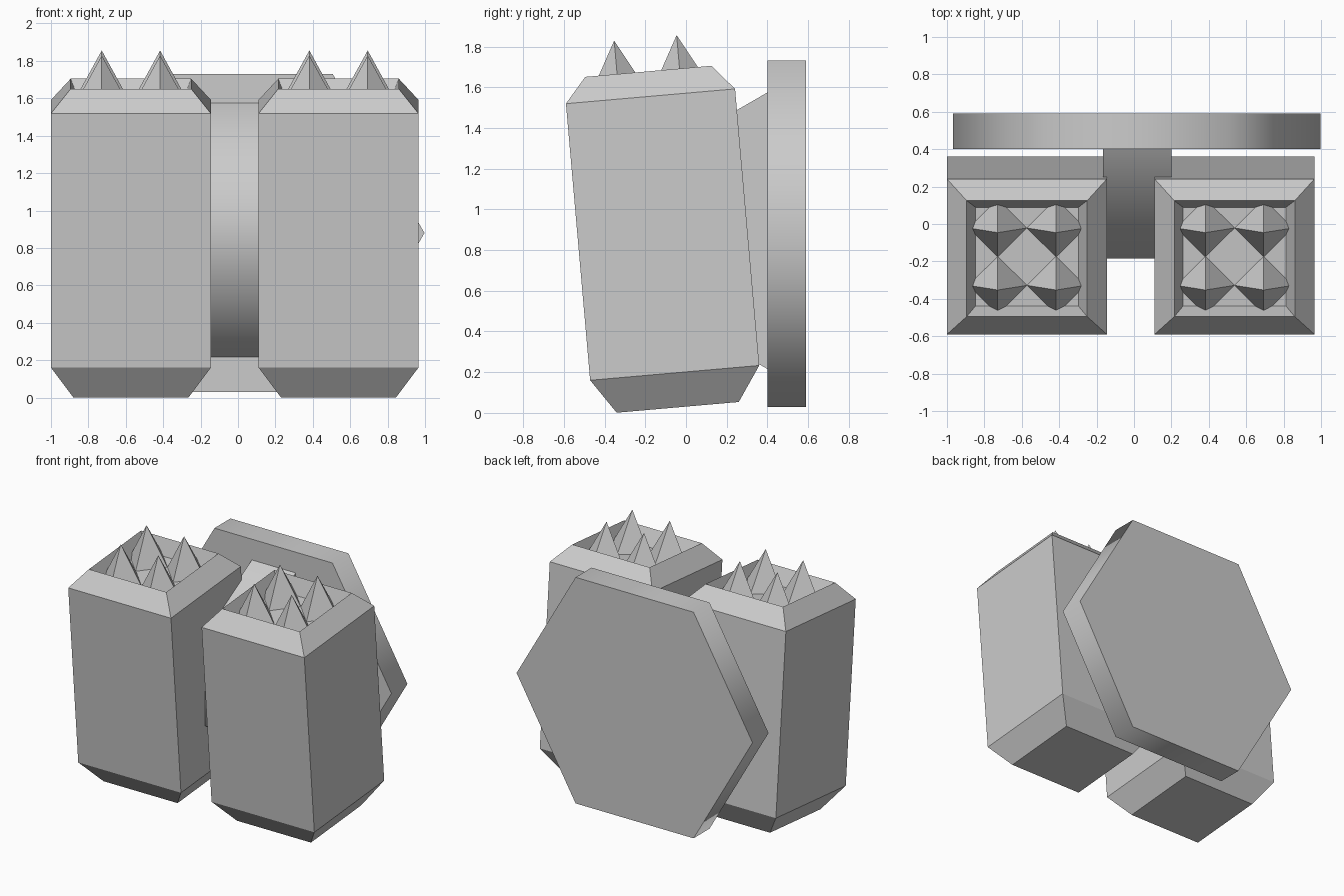
import bpy, bmesh
from math import radians, cos, sin, pi
from mathutils import Matrix

if "Cube" in bpy.data.objects:
    bpy.data.objects.remove(bpy.data.objects["Cube"])


def make(name, bm, matrix=None):
    bmesh.ops.recalc_face_normals(bm, faces=bm.faces)
    me = bpy.data.meshes.new(name)
    bm.to_mesh(me)
    bm.free()
    ob = bpy.data.objects.new(name, me)
    bpy.context.collection.objects.link(ob)
    if matrix:
        ob.matrix_world = matrix
    return ob


def smooth(ob):
    bpy.ops.object.select_all(action='DESELECT')
    ob.select_set(True)
    bpy.context.view_layer.objects.active = ob
    bpy.ops.object.shade_smooth_by_angle(angle=radians(65))


def prism(name, a, b):
    # closed solid between two matching outlines
    bm = bmesh.new()
    va = [bm.verts.new(p) for p in a]
    vb = [bm.verts.new(p) for p in b]
    n = len(va)
    bm.faces.new(va)
    bm.faces.new(vb)
    for i in range(n):
        j = (i + 1) % n
        bm.faces.new((va[i], va[j], vb[j], vb[i]))
    ob = make(name, bm)
    smooth(ob)


def pod(name):
    # half width, half depth, height of each square ring; the last is the sunken floor
    rings = [(.308, .301, -.852), (.4275, .417, -.682), (.4275, .417, .682),
             (.322, .311, .805), (.275, .265, .685)]
    bm = bmesh.new()
    loops = [[bm.verts.new((sx * w, sy * d, z))
              for sx, sy in ((-1, -1), (1, -1), (1, 1), (-1, 1))] for w, d, z in rings]
    bm.faces.new(loops[0])
    bm.faces.new(loops[-1])
    for a, b in zip(loops, loops[1:]):
        for i in range(4):
            j = (i + 1) % 4
            bm.faces.new((a[i], a[j], b[j], b[i]))
    return bm


# two leaning pods with four spikes in each open top
for side, x in (("left", -.5725), ("right", .5375)):
    lean = Matrix.Translation((x, -.115, .876)) @ Matrix.Rotation(radians(5), 4, 'X')
    make(side + "_pod", pod(side), lean)
    for i, (sx, sy) in enumerate(((-1, -1), (1, -1), (1, 1), (-1, 1))):
        bm = bmesh.new()
        bmesh.ops.create_cone(bm, cap_ends=True, segments=4, radius1=.156, radius2=0, depth=.285,
                              matrix=Matrix.Translation((sx * .156, sy * .154, .8275)))
        make(f"{side}_spike_{i + 1}", bm, lean)

# hexagonal back plate
hexa = [(.015 + .982 * cos(i * pi / 3), .88 + .982 * sin(i * pi / 3)) for i in range(6)]
prism("back_plate", [(x, .4, z) for x, z in hexa], [(x, .59, z) for x, z in hexa])

# half-hexagon bracket joining the pods to the plate
half = [(.41 - .685 * sin(i * pi / 3), .895 + .685 * cos(i * pi / 3)) for i in range(4)]
prism("bracket", [(-.165, y, z) for y, z in half], [(.2, y, z) for y, z in half])
